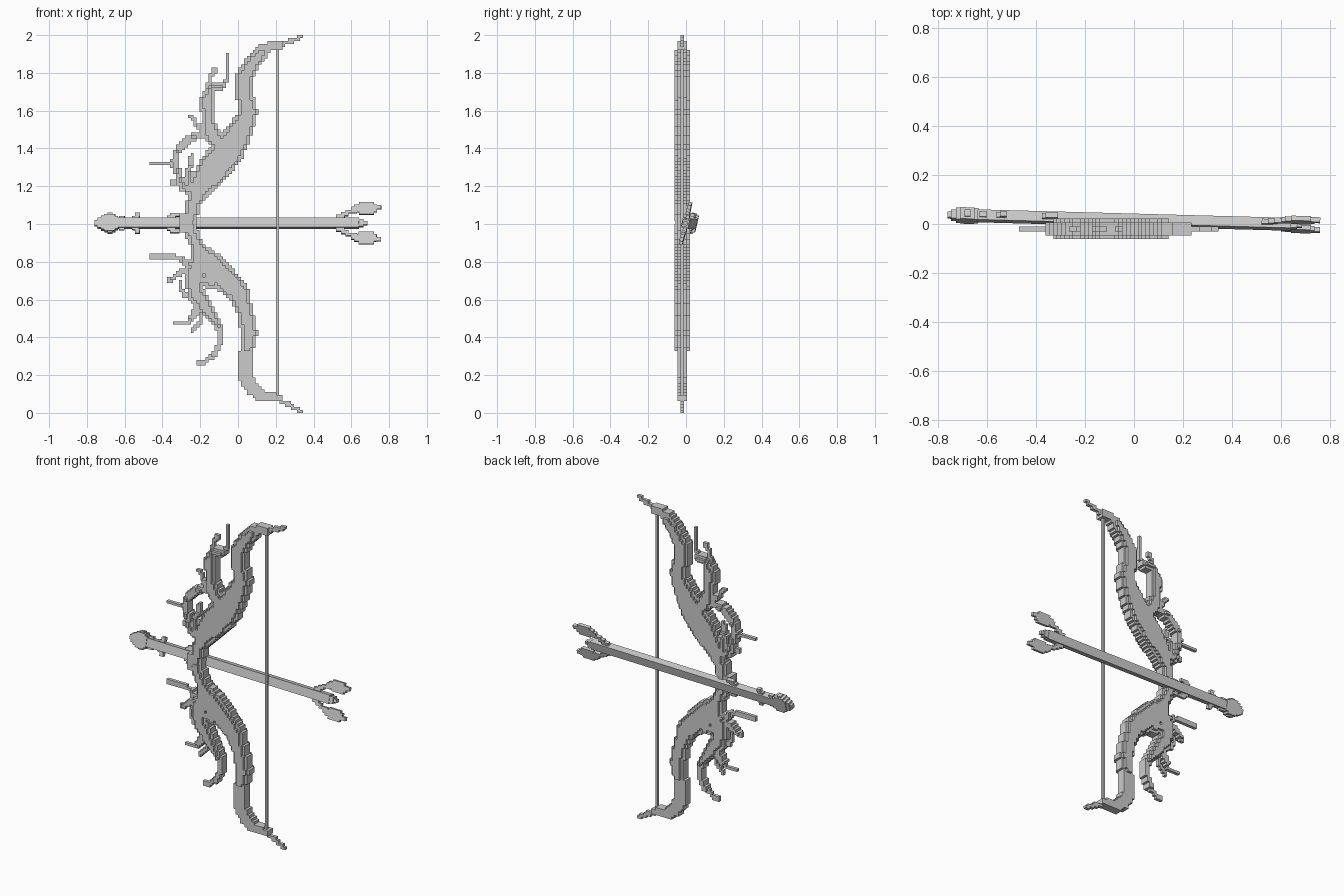
import bpy, bmesh, math
from mathutils import Matrix, Vector

if "Cube" in bpy.data.objects:
    bpy.data.objects.remove(bpy.data.objects["Cube"])

C = 2 / 128            # block size of the carved bow
YC = -0.02             # middle plane of the bow
THIN, MID, THICK = 0.010, 0.026, 0.042

gray = bpy.data.materials.new("plain gray")
gray.diffuse_color = (0.6, 0.6, 0.6, 1)
gray.use_nodes = True
gray.node_tree.nodes["Principled BSDF"].inputs["Base Color"].default_value = gray.diffuse_color


def finish(bm, name):
    mesh = bpy.data.meshes.new(name)
    bm.to_mesh(mesh)
    bm.free()
    mesh.materials.append(gray)
    ob = bpy.data.objects.new(name, mesh)
    bpy.context.collection.objects.link(ob)
    return ob


def stroke(cells, pts, cap=THICK):
    """Fill grid cells along a tapering path of (x, z, half width); deeper in the core."""
    for (x0, z0, r0), (x1, z1, r1) in zip(pts, pts[1:]):
        a, ab = Vector((x0, z0)), Vector((x1 - x0, z1 - z0))
        m = max(r0, r1, 0.012)
        for i in range(math.floor((min(x0, x1) - m) / C), math.ceil((max(x0, x1) + m) / C)):
            for k in range(math.floor((min(z0, z1) - m) / C), math.ceil((max(z0, z1) + m) / C)):
                if not 0 <= k < 128:
                    continue
                p = Vector(((i + .5) * C, (k + .5) * C))
                t = min(1, max(0, (p - a).dot(ab) / ab.length_squared))
                r = max(r0 + (r1 - r0) * t, 0.0112)
                d = (p - a - ab * t).length
                if d <= r:
                    h = THIN if r < 0.0135 else MID if r - d < 0.016 else THICK
                    cells[i, k] = max(cells.get((i, k), 0), min(h, cap))


def block_relief(cells, name):
    """Turn a depth map into a stepped solid, symmetric front to back."""
    bm = bmesh.new()

    def quad(*co):
        bm.faces.new([bm.verts.new((x, YC + y, z)) for x, y, z in co])

    for (i, k), h in cells.items():
        x0, x1, z0, z1 = i * C, (i + 1) * C, k * C, (k + 1) * C
        quad((x0, -h, z0), (x1, -h, z0), (x1, -h, z1), (x0, -h, z1))
        quad((x0, h, z1), (x1, h, z1), (x1, h, z0), (x0, h, z0))
        for di, dk, p, q in ((1, 0, (x1, z0), (x1, z1)), (-1, 0, (x0, z1), (x0, z0)),
                             (0, 1, (x1, z1), (x0, z1)), (0, -1, (x0, z0), (x1, z0))):
            g = cells.get((i + di, k + dk), 0)
            if g < h:
                for a, b in ([(-h, -g), (g, h)] if g else [(-h, h)]):
                    quad((p[0], a, p[1]), (p[0], b, p[1]), (q[0], b, q[1]), (q[0], a, q[1]))
    bmesh.ops.remove_doubles(bm, verts=bm.verts, dist=1e-5)
    bmesh.ops.recalc_face_normals(bm, faces=bm.faces)
    return finish(bm, name)


def box(bm, x0, x1, y0, y1, z0, z1):
    m = Matrix.Translation(((x0 + x1) / 2, (y0 + y1) / 2, (z0 + z1) / 2)) @ \
        Matrix.Diagonal((x1 - x0, y1 - y0, z1 - z0, 1))
    bmesh.ops.create_cube(bm, size=1, matrix=m)


# upper limb with its branches and thorns
up = {}
stroke(up, [(-.25, 1.03, .035), (-.235, 1.12, .04), (-.2, 1.2, .065), (-.13, 1.29, .085),
            (-.05, 1.39, .085), (.015, 1.5, .065), (.055, 1.59, .05), (.03, 1.7, .045),
            (.035, 1.78, .045), (.08, 1.86, .04), (.13, 1.91, .034)])
stroke(up, [(.13, 1.915, .034), (.17, 1.94, .024), (.22, 1.945, .02)], MID)
stroke(up, [(.22, 1.95, .012), (.27, 1.965, .012), (.335, 1.992, .01)])
stroke(up, [(-.08, 1.4, .04), (-.14, 1.48, .045), (-.16, 1.54, .032),
            (-.165, 1.66, .034), (-.14, 1.72, .022), (-.08, 1.73, .018)])
stroke(up, [(-.06, 1.42, .03), (-.03, 1.46, .02), (0, 1.5, .03)])
stroke(up, [(-.08, 1.73, .01), (-.055, 1.77, .01), (-.055, 1.9, .01)])
stroke(up, [(-.16, 1.7, .014), (-.15, 1.77, .01), (-.12, 1.82, .01)])
stroke(up, [(-.18, 1.5, .02), (-.22, 1.53, .012), (-.25, 1.57, .01)])
stroke(up, [(-.17, 1.47, .02), (-.25, 1.46, .018), (-.32, 1.39, .018), (-.335, 1.33, .018),
            (-.315, 1.26, .02), (-.29, 1.2, .026), (-.23, 1.17, .03)])
stroke(up, [(-.45, 1.32, .01), (-.37, 1.32, .01), (-.33, 1.31, .012)])
stroke(up, [(-.35, 1.22, .01), (-.3, 1.22, .01)])
stroke(up, [(-.25, 1.2, .03), (-.26, 1.29, .016), (-.245, 1.36, .01)])
block_relief(up, "upper_limb")

# lower limb with its branches and thorns
low = {}
stroke(low, [(-.255, .98, .035), (-.225, .9, .035), (-.2, .84, .055), (-.15, .78, .075),
             (-.08, .72, .07), (0, .64, .058), (.03, .56, .045), (.05, .48, .045),
             (.06, .42, .045), (.05, .35, .038)])
stroke(low, [(.05, .35, .034), (.035, .27, .04), (.04, .2, .04), (.075, .13, .036),
             (.13, .085, .028), (.22, .08, .018)], MID)
stroke(low, [(.22, .065, .012), (.27, .045, .012), (.335, .008, .01)])
stroke(low, [(-.19, .8, .06), (-.24, .73, .045), (-.225, .64, .045), (-.18, .57, .04),
             (-.13, .5, .024), (-.1, .45, .02)])
stroke(low, [(-.22, .73, .04), (-.14, .68, .025)])
stroke(low, [(-.1, .45, .014), (-.09, .38, .014), (-.13, .31, .014), (-.17, .27, .012),
             (-.215, .262, .01)])
stroke(low, [(-.46, .825, .01), (-.33, .825, .01), (-.28, .8, .016), (-.23, .78, .03)])
stroke(low, [(-.37, .7, .01), (-.34, .715, .016), (-.3, .75, .016), (-.25, .76, .02)])
stroke(low, [(-.31, .69, .01), (-.29, .63, .012), (-.23, .59, .016)])
stroke(low, [(-.335, .475, .01), (-.26, .48, .012), (-.22, .54, .02)])
stroke(low, [(-.24, .435, .01), (-.2, .48, .012), (-.19, .54, .014)])
block_relief(low, "lower_limb")

# grip block
bm = bmesh.new()
box(bm, -.31, -.24, YC - .036, YC + .036, .955, 1.055)
finish(bm, "grip")

# bow string
bm = bmesh.new()
box(bm, .203, .218, YC - .008, YC + .008, .08, 1.93)
finish(bm, "bow_string")

# the arrow is built along x, then leaned and turned slightly
lean = Matrix.Translation((0, .016, 1.004)) @ Matrix.Rotation(-.027, 4, 'Z') @ \
    Matrix.Rotation(math.radians(-13), 4, 'X')

bm = bmesh.new()
box(bm, -.72, .64, -.021, .021, -.026, .026)
box(bm, .64, .665, -.018, .018, -.02, .02)
box(bm, .665, .685, -.012, .012, -.01, .01)
finish(bm, "arrow_shaft").matrix_world = lean

# stepped arrow head
bm = bmesh.new()
for x0, x1, h, d in ((-.76, -.74, .014, .012), (-.745, -.725, .026, .018),
                     (-.725, -.705, .036, .024), (-.708, -.65, .046, .024),
                     (-.69, -.665, .054, .014), (-.65, -.635, .034, .024)):
    box(bm, x0, x1, -d, d, -h, h)
finish(bm, "arrow_head").matrix_world = lean

# small barbs and stepped feathers, mirrored above and below the shaft
barbs, feathers = bmesh.new(), bmesh.new()
for s in (1, -1):
    for x0, x1, z0, z1 in ((-.63, -.6, .02, .038), (-.56, -.525, .02, .036),
                           (-.545, -.52, .034, .056), (-.375, -.33, .02, .04),
                           (-.36, -.31, .036, .054)):
        box(barbs, x0, x1, -.011, .011, s * z0, s * z1)
    for x0, x1, z0, z1 in ((.52, .565, .02, .044), (.545, .585, .04, .058),
                           (.57, .63, .054, .07), (.6, .64, .066, .088),
                           (.615, .735, .06, .1), (.64, .72, .1, .114),
                           (.64, .72, .048, .06), (.735, .758, .076, .098)):
        box(feathers, x0, x1, -.01, .01, s * z0, s * z1)
finish(barbs, "arrow_barbs").matrix_world = lean
finish(feathers, "arrow_feathers").matrix_world = lean

# keep all box faces pointing outward
for ob in bpy.data.objects:
    bm = bmesh.new()
    bm.from_mesh(ob.data)
    bmesh.ops.recalc_face_normals(bm, faces=bm.faces)
    for v in bm.verts:
        v.co = Vector(v.co)
    bm.to_mesh(ob.data)
    bm.free()
